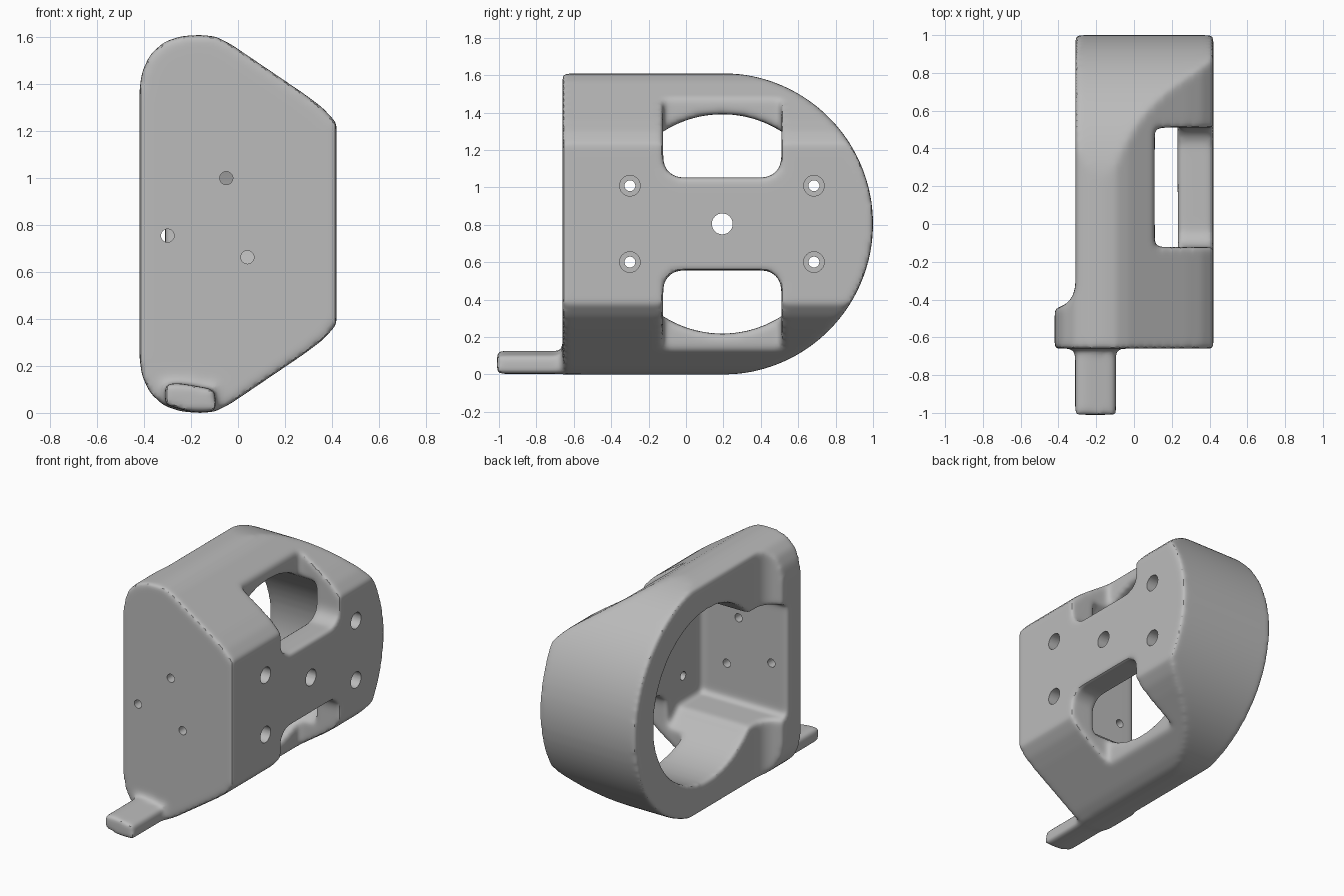
import bpy, bmesh, math

cube = bpy.data.objects.get("Cube")
if cube:
    bpy.data.objects.remove(cube, do_unlink=True)

MID = 0.805      # height of the symmetry plane
HUB = 0.194      # y of the bore axis
helpers = []


def make_object(name, bm):
    bmesh.ops.recalc_face_normals(bm, faces=bm.faces[:])
    mesh = bpy.data.meshes.new(name)
    bm.to_mesh(mesh)
    bm.free()
    obj = bpy.data.objects.new(name, mesh)
    bpy.context.scene.collection.objects.link(obj)
    return obj


def place(axis, u, v, t):
    """Put profile coordinates u, v and the depth t into space."""
    return {"x": (t, u, v), "y": (u, t, v), "z": (u, v, t)}[axis]


def prism(name, axis, profile, lo, hi):
    bm = bmesh.new()
    rings = [[bm.verts.new(place(axis, u, v, t)) for u, v in profile] for t in (lo, hi)]
    for ring in rings:
        bm.faces.new(ring)
    n = len(profile)
    for i in range(n):
        j = (i + 1) % n
        bm.faces.new((rings[0][i], rings[0][j], rings[1][j], rings[1][i]))
    return make_object(name, bm)


def arc(cu, cv, r, start, end, steps):
    angles = [math.radians(start + (end - start) * i / steps) for i in range(steps + 1)]
    return [(cu + r * math.cos(a), cv + r * math.sin(a)) for a in angles]


def rounded_rect(u0, u1, v0, v1, r):
    pts = []
    for k, (u, v) in enumerate([(u1 - r, v1 - r), (u0 + r, v1 - r),
                                (u0 + r, v0 + r), (u1 - r, v0 + r)]):
        pts += arc(u, v, r, 90 * k, 90 * k + 90, 8)
    return pts


def combine(target, other, operation):
    mod = target.modifiers.new(other.name, "BOOLEAN")
    mod.operation = operation
    mod.solver = "EXACT"
    mod.object = other
    other.hide_render = True
    helpers.append(other)


def add_drill(bm, axis, u, v, steps):
    """Stepped round drill; steps are (depth, radius) pairs."""
    n = 32
    rings = []
    for t, r in steps:
        rings.append([bm.verts.new(place(axis, p, q, t))
                      for p, q in arc(u, v, r, 0, 360 - 360 / n, n - 1)])
    for a, b in zip(rings, rings[1:]):
        for i in range(n):
            j = (i + 1) % n
            bm.faces.new((a[i], a[j], b[j], b[i]))
    bm.faces.new(rings[0])
    bm.faces.new(rings[-1])


# Housing: front outline run backwards, trimmed by a D-shaped side outline
upper = [(-0.42, 1.37), (-0.41, 1.45), (-0.375, 1.525), (-0.315, 1.58), (-0.24, 1.605),
         (-0.16, 1.61), (-0.095, 1.603), (-0.03, 1.57), (0.28, 1.36), (0.36, 1.3), (0.42, 1.235)]
lower = [(x, 2 * MID - z) for x, z in reversed(upper)]
housing = prism("housing", "y", upper + lower, -0.66, 1.2)
d_shape = [(-0.9, MID - 0.806)] + arc(HUB, MID, 0.806, -90, 90, 64) + [(-0.9, MID + 0.806)]
combine(housing, prism("side_outline", "x", d_shape, -0.8, 0.8), "INTERSECT")

# Step behind the wider front flange
relief = [(-0.7, -0.45), (-0.42, -0.45), (-0.36, -0.425), (-0.325, -0.385),
          (-0.31, -0.33), (-0.31, 1.3), (-0.7, 1.3)]
combine(housing, prism("flange_relief", "z", relief, -0.2, 1.9), "DIFFERENCE")

# Round bore and the square pocket joining it to the front wall
bore = arc(HUB, MID, 0.587, 0, 354, 59)
combine(housing, prism("bore", "x", bore, -0.9, 0.23), "DIFFERENCE")
pocket = rounded_rect(-0.5, HUB, MID - 0.39, MID + 0.39, 0.03)
combine(housing, prism("pocket", "x", pocket, -0.8, 0.232), "DIFFERENCE")

# Upper and lower windows on both sides of the mounting plate
for name, v0, v1 in (("upper_window", 1.053, 1.9), ("lower_window", -0.3, 0.557)):
    window = rounded_rect(-0.122, 0.51, v0, v1, 0.1)
    combine(housing, prism(name, "x", window, 0.11, 0.7), "DIFFERENCE")

# Peg at the foot of the front wall
peg = [(-0.312, 0.035), (-0.2, 0.003), (-0.095, 0.003), (-0.097, 0.1), (-0.25, 0.127), (-0.312, 0.125)]
combine(housing, prism("peg", "y", peg, -1.01, -0.55), "UNION")

# Soft fillets on every edge
remesh = housing.modifiers.new("even_mesh", "REMESH")
remesh.mode = "VOXEL"
remesh.voxel_size = 0.016
remesh.use_smooth_shade = True
fillet = housing.modifiers.new("fillets", "SMOOTH")
fillet.factor = 0.5
fillet.iterations = 12

# Crisp drilled holes: counterbored plate holes, centre hole, front wall holes
bm = bmesh.new()
for y in (-0.3, 0.684):
    for z in (MID - 0.204, MID + 0.204):
        add_drill(bm, "x", y, z, [(0.1, 0.029), (0.33, 0.029), (0.33, 0.055), (0.6, 0.055)])
add_drill(bm, "x", HUB, MID, [(0.1, 0.056), (0.6, 0.056)])
for x, z in ((-0.05, 1.0), (-0.3, 0.755), (0.04, 0.663)):
    add_drill(bm, "y", x, z, [(-0.8, 0.028), (-0.4, 0.028)])
combine(housing, make_object("drills", bm), "DIFFERENCE")

# Bake the modifiers and drop the helpers
bpy.context.view_layer.update()
graph = bpy.context.evaluated_depsgraph_get()
baked = bpy.data.meshes.new_from_object(housing.evaluated_get(graph))
housing.modifiers.clear()
housing.data = baked
for obj in helpers:
    bpy.data.objects.remove(obj, do_unlink=True)

# Plain grey finish
grey = bpy.data.materials.new("plain_grey")
grey.use_nodes = True
colour = (0.5, 0.5, 0.5, 1.0)
grey.diffuse_color = colour
grey.node_tree.nodes["Principled BSDF"].inputs["Base Color"].default_value = colour
baked.materials.clear()
baked.materials.append(grey)

bpy.ops.object.select_all(action="DESELECT")
housing.select_set(True)
bpy.context.view_layer.objects.active = housing
bpy.ops.object.shade_smooth_by_angle(angle=math.radians(35))
